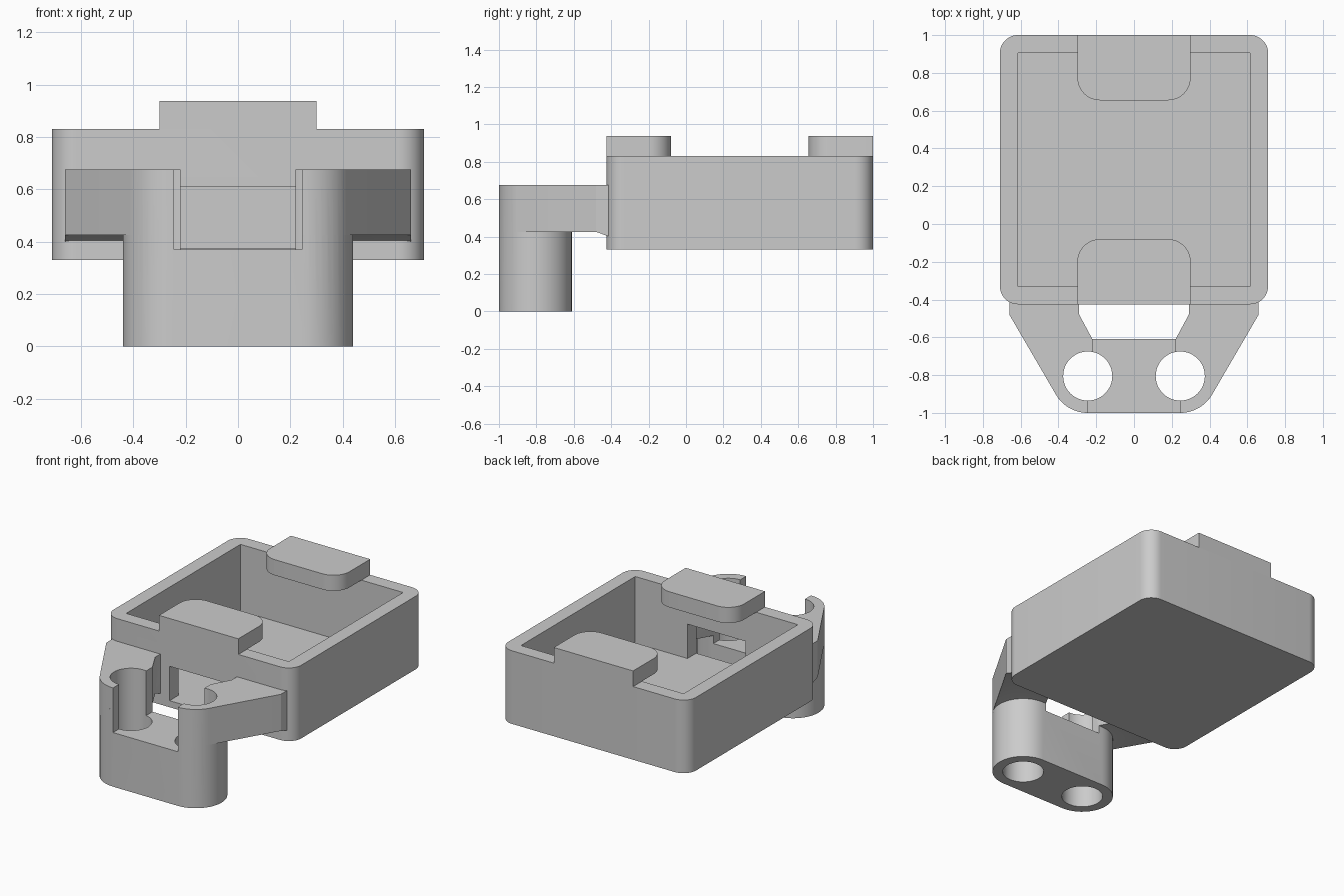
import bpy, bmesh
from math import sin, cos, radians, acos, atan2, hypot, degrees

cube = bpy.data.objects.get("Cube")
if cube:
    bpy.data.objects.remove(cube, do_unlink=True)

grey = bpy.data.materials.new("light grey plastic")
grey.use_nodes = True
grey.diffuse_color = (0.6, 0.6, 0.6, 1)
grey.node_tree.nodes["Principled BSDF"].inputs["Base Color"].default_value = (0.6, 0.6, 0.6, 1)


def prism(name, outline, z0, z1):
    """Extrude a plan outline from z0 up to z1."""
    bm = bmesh.new()
    face = bm.faces.new([bm.verts.new((x, y, z0)) for x, y in outline])
    top = bmesh.ops.extrude_face_region(bm, geom=[face])["geom"]
    for v in top:
        if isinstance(v, bmesh.types.BMVert):
            v.co.z = z1
    bmesh.ops.recalc_face_normals(bm, faces=bm.faces)
    mesh = bpy.data.meshes.new(name)
    bm.to_mesh(mesh)
    bm.free()
    mesh.materials.append(grey)
    obj = bpy.data.objects.new(name, mesh)
    bpy.context.collection.objects.link(obj)
    return obj


def arc(cx, cy, r, a0, a1, steps=12):
    angles = [radians(a0 + (a1 - a0) * i / steps) for i in range(steps + 1)]
    return [(cx + r * cos(a), cy + r * sin(a)) for a in angles]


def rectangle(x, y0, y1):
    return [(-x, y0), (x, y0), (x, y1), (-x, y1)]


def mirrored(half):
    """Close a right-hand outline with its mirror image."""
    return half + [(-x, y) for x, y in reversed(half)]


def combine(obj, other, operation):
    """Apply a boolean and discard the second object."""
    mod = obj.modifiers.new("boolean", "BOOLEAN")
    mod.operation, mod.solver, mod.object = operation, "EXACT", other
    bpy.context.view_layer.update()
    graph = bpy.context.evaluated_depsgraph_get()
    mesh = bpy.data.meshes.new_from_object(obj.evaluated_get(graph))
    obj.modifiers.clear()
    obj.data = mesh
    bpy.data.objects.remove(other, do_unlink=True)


def smooth(obj):
    bpy.ops.object.select_all(action="DESELECT")
    obj.select_set(True)
    bpy.context.view_layer.objects.active = obj
    bpy.ops.object.shade_smooth_by_angle(angle=radians(30))


# Open tray with rounded upright corners and a window in its front wall
FRONT, BACK, FLOOR, RIM = -0.425, 1.0, 0.375, 0.83
R = 0.095
tray = prism("tray", mirrored(arc(0.71 - R, FRONT + R, R, -90, 0)
                              + arc(0.71 - R, BACK - R, R, 0, 90)), 0.33, RIM)
combine(tray, prism("cavity_cutter", rectangle(0.615, -0.33, 0.905), FLOOR, 1), "DIFFERENCE")
combine(tray, prism("window_cutter", rectangle(0.22, -0.5, -0.3), FLOOR, 0.61), "DIFFERENCE")
smooth(tray)

# Retaining tabs reaching inward over the cavity
T = 0.12
front_tab = prism("front_tab", mirrored([(0.3, FRONT)] + arc(0.3 - T, -0.08 - T, T, 0, 90)), RIM, 0.937)
back_tab = prism("back_tab", mirrored(arc(0.3 - T, 0.655 + T, T, -90, 0) + [(0.3, BACK)]), RIM, 0.937)
smooth(front_tab)
smooth(back_tab)

# Bracket: lower block with two rounded ends
CX, CY, CR = 0.245, -0.805, 0.195
ARM_Z, TOP_Z = 0.425, 0.675
bracket = prism("bracket", mirrored(arc(CX, CY, CR, -90, 90, 24)), 0, ARM_Z + 0.1)

# Splayed arms, tangent to the round ends
dx, dy = 0.66 - CX, -0.48 - CY
tangent = degrees(atan2(dy, dx) - acos(CR / hypot(dx, dy)))
outer = arc(CX, CY, CR, -90, tangent) + [(0.66, -0.48), (0.66, -0.41)]
inner = [(0.29, -0.41), (0.29, -0.48), (0.22, -0.61)]
combine(bracket, prism("arms", mirrored(outer + inner), ARM_Z, TOP_Z), "UNION")

# Sloped thickening under each arm where it meets the tray
for side in (-1, 1):
    foot = prism("arm_foot", [(side * x, y) for x, y in
                              [(0.29, -0.48), (0.66, -0.48), (0.66, -0.41), (0.29, -0.41)]],
                 ARM_Z, 0.5)
    for v in foot.data.vertices:
        if v.co.z < 0.45 and v.co.y > -0.45:
            v.co.z = 0.4
    combine(bracket, foot, "UNION")

# Central slot and the two vertical bores
slot = mirrored([(CX, -1.1), (CX, CY), (0.22, CY), (0.22, -0.55)])
combine(bracket, prism("slot_cutter", slot, 0.37, 0.8), "DIFFERENCE")
for side in (-1, 1):
    bore = prism("bore_cutter", arc(side * CX, CY, 0.13, 0, 352.5, 47), -0.1, 0.8)
    combine(bracket, bore, "DIFFERENCE")
smooth(bracket)
